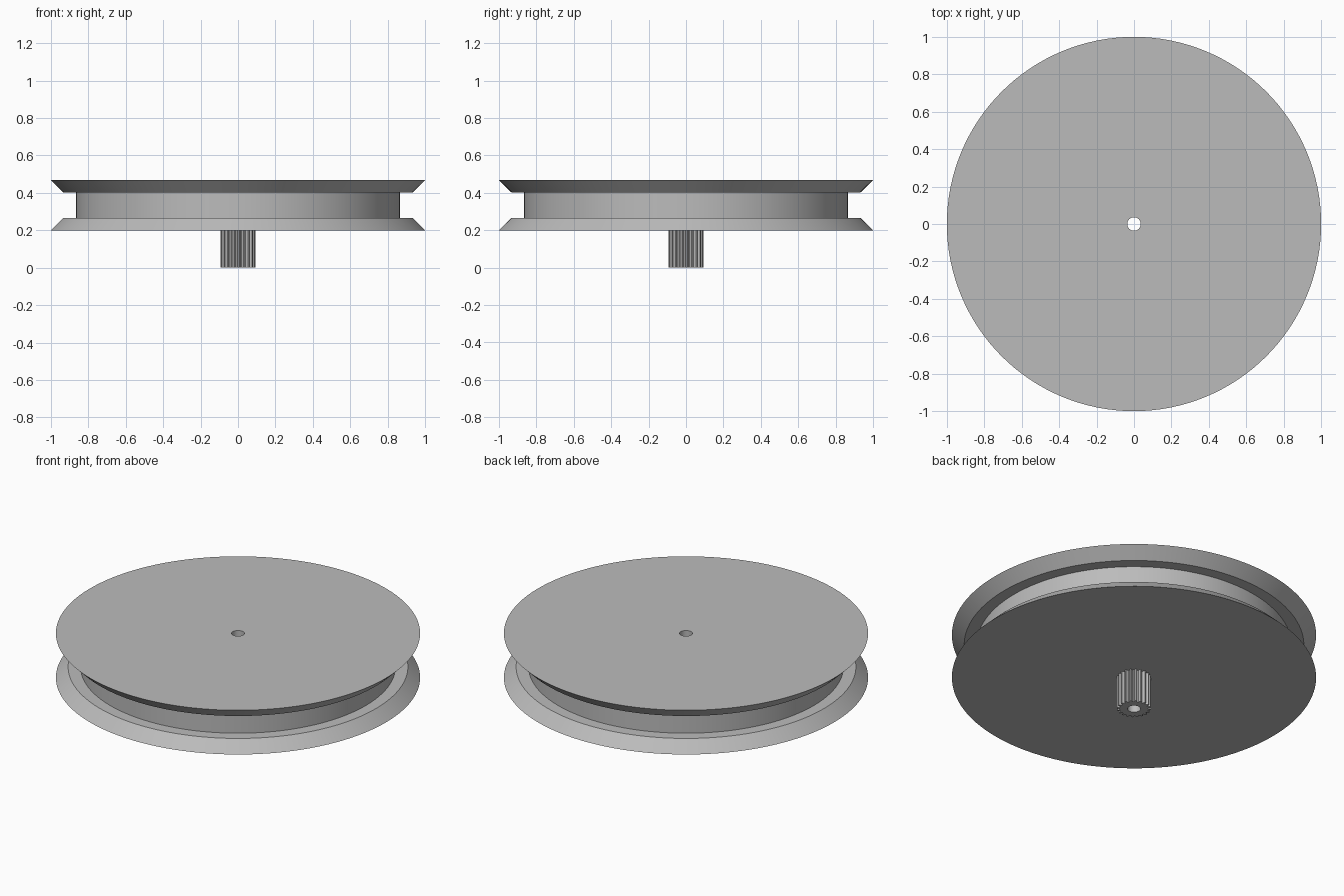
import bpy, bmesh, math

if "Cube" in bpy.data.objects:
    bpy.data.objects.remove(bpy.data.objects["Cube"])

grey = bpy.data.materials.new("plain grey")
grey.diffuse_color = (0.5, 0.5, 0.5, 1)
grey.use_nodes = True
grey.node_tree.nodes["Principled BSDF"].inputs["Base Color"].default_value = grey.diffuse_color

BORE = 0.036       # radius of the hole through the axis
SEGMENTS = 128
TEETH = 20


def build(name, rings, caps_closed, angle):
    """Join successive rings of points; optionally join last ring to first."""
    bm = bmesh.new()
    loops = [[bm.verts.new(p) for p in ring] for ring in rings]
    pairs = list(zip(loops, loops[1:]))
    if caps_closed:
        pairs.append((loops[-1], loops[0]))
    for a, b in pairs:
        n = len(a)
        for i in range(n):
            j = (i + 1) % n
            bm.faces.new((a[i], a[j], b[j], b[i]))
    bmesh.ops.recalc_face_normals(bm, faces=bm.faces)
    mesh = bpy.data.meshes.new(name)
    bm.to_mesh(mesh)
    bm.free()
    mesh.materials.append(grey)
    obj = bpy.data.objects.new(name, mesh)
    bpy.context.collection.objects.link(obj)
    bpy.ops.object.select_all(action='DESELECT')
    obj.select_set(True)
    bpy.context.view_layer.objects.active = obj
    bpy.ops.object.shade_smooth_by_angle(angle=math.radians(angle))
    return obj


def ring(radii, z):
    n = len(radii)
    return [(r * math.cos(math.tau * i / n), r * math.sin(math.tau * i / n), z)
            for i, r in enumerate(radii)]


# Grooved wheel: two bevelled flanges around a recessed drum, with a bore
profile = [(BORE, 0.2), (1.0, 0.2), (0.933, 0.266), (0.865, 0.266),
           (0.865, 0.402), (0.933, 0.402), (1.0, 0.468), (BORE, 0.468)]
build("grooved_wheel", [ring([r] * SEGMENTS, z) for r, z in profile], True, 30)

# Pinion: toothed shaft below the wheel, four points per tooth
tooth = [0.093, 0.093, 0.078, 0.078] * TEETH
bore = [BORE] * len(tooth)
build("pinion_gear", [ring(bore, 0.2), ring(bore, 0.0),
                      ring(tooth, 0.0), ring(tooth, 0.2)], False, 30)
